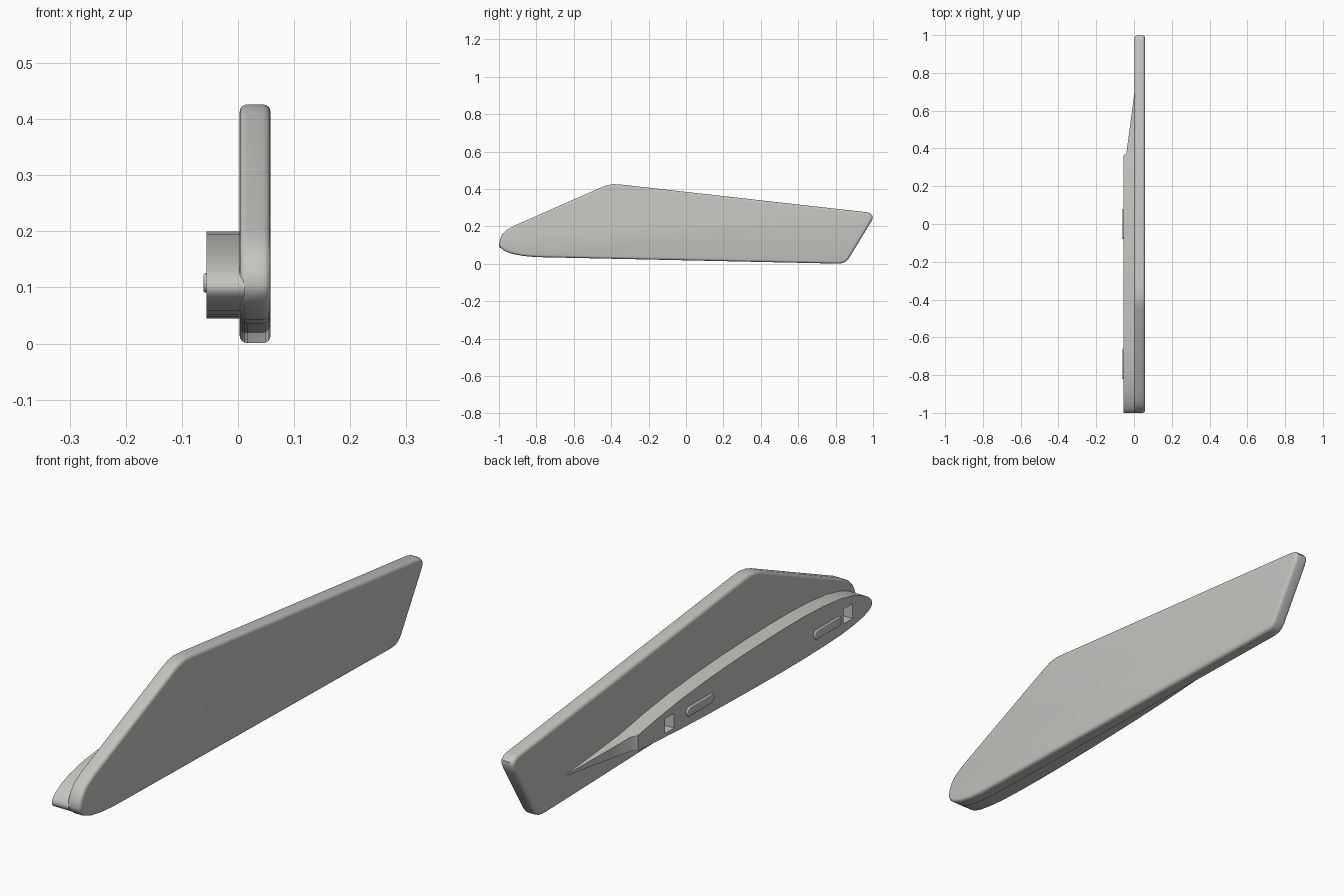
import bpy, bmesh, math

if "Cube" in bpy.data.objects:
    bpy.data.objects.remove(bpy.data.objects["Cube"])

grey = bpy.data.materials.new("light_grey")
grey.diffuse_color = (0.55, 0.55, 0.53, 1)
grey.use_nodes = True
grey.node_tree.nodes["Principled BSDF"].inputs["Base Color"].default_value = grey.diffuse_color


def finish(name, bm):
    bmesh.ops.recalc_face_normals(bm, faces=bm.faces[:])
    me = bpy.data.meshes.new(name)
    bm.to_mesh(me)
    bm.free()
    ob = bpy.data.objects.new(name, me)
    bpy.context.collection.objects.link(ob)
    me.materials.append(grey)
    return ob


def activate(ob):
    bpy.ops.object.select_all(action='DESELECT')
    ob.select_set(True)
    bpy.context.view_layer.objects.active = ob


def smooth(ob):
    activate(ob)
    bpy.ops.object.shade_smooth_by_angle(angle=math.radians(35))


def slab(name, outline, x0, x1, bevel, segments):
    """Extrude a (y, z) outline from x0 to x1 and round both rims."""
    bm = bmesh.new()
    a = bm.faces.new([bm.verts.new((x0, y, z)) for y, z in outline])
    ext = bmesh.ops.extrude_face_region(bm, geom=[a])
    for v in ext['geom']:
        if isinstance(v, bmesh.types.BMVert):
            v.co.x = x1
    rims = [e for e in bm.edges if abs(e.verts[0].co.x - e.verts[1].co.x) < 1e-6]
    bmesh.ops.bevel(bm, geom=rims, offset=bevel, segments=segments,
                    profile=0.5, affect='EDGES')
    ob = finish(name, bm)
    smooth(ob)
    return ob


# Main blade-shaped plate
slab("main_plate", [
    (-1, .105), (-.995, .13), (-.983, .155), (-.96, .18), (-.92, .203),
    (-.45, .41), (-.42, .421), (-.385, .426), (-.35, .424),
    (.965, .276), (.985, .27), (.997, .257), (.998, .242), (.985, .217),
    (.87, .028), (.855, .012), (.838, .004), (.815, .001),
    (-.8, .036), (-.87, .042), (-.93, .053), (-.97, .069), (-.993, .087)],
    .003, .058, .013, 4)

# Side pod: (y, top z, bottom z) stations of an airfoil, tapering at the tail
stations = [
    (-1, .103, .097), (-.995, .115, .087), (-.98, .129, .078), (-.95, .147, .068),
    (-.9, .166, .059), (-.82, .184, .051), (-.72, .195, .047), (-.6, .2, .045),
    (-.48, .2, .045), (-.34, .197, .047), (-.2, .192, .05), (-.05, .183, .054),
    (.1, .17, .06), (.24, .152, .068), (.36, .132, .076), (.378, .129, .077),
    (.5, .117, .084), (.6, .108, .09), (.7, .098, .095)]


def outer_x(y):
    if y <= .365:
        return -.056
    return -.04 + .043 * (y - .378) / .322


bm = bmesh.new()
rings = []
for y, top, bottom in stations:
    rings.append([bm.verts.new(p) for p in (
        (outer_x(y), y, top), (outer_x(y), y, bottom), (.012, y, bottom), (.012, y, top))])
for r, s in zip(rings, rings[1:]):
    for i in range(4):
        j = (i + 1) % 4
        bm.faces.new((r[i], r[j], s[j], s[i]))
bm.faces.new(rings[0])
bm.faces.new(rings[-1])
pod = finish("side_pod", bm)

# Square sockets in the pod
for y, z in ((-.86, .113), (.175, .106)):
    bm = bmesh.new()
    bmesh.ops.create_cube(bm, size=1)
    for v in bm.verts:
        v.co = (-.055 + v.co.x * .09, y + v.co.y * .052, z + v.co.z * .054)
    cutter = finish("socket_cutter", bm)
    cutter.hide_render = True
    mod = pod.modifiers.new("socket", 'BOOLEAN')
    mod.operation = 'DIFFERENCE'
    mod.solver = 'EXACT'
    mod.object = cutter
    activate(pod)
    bpy.ops.object.modifier_apply(modifier=mod.name)
    bpy.data.objects.remove(cutter)
smooth(pod)

# Two pill-shaped pads on the pod
for n, yc in enumerate((-.74, 0)):
    r, half = .0175, .0625
    pill = []
    for side in (1, -1):
        for k in range(9):
            a = -math.pi / 2 + math.pi * k / 8
            pill.append((yc + side * (half + r * math.cos(a)), .108 + side * r * math.sin(a)))
    slab("pad_%d" % (n + 1), pill, -.0615, -.045, .004, 3)
